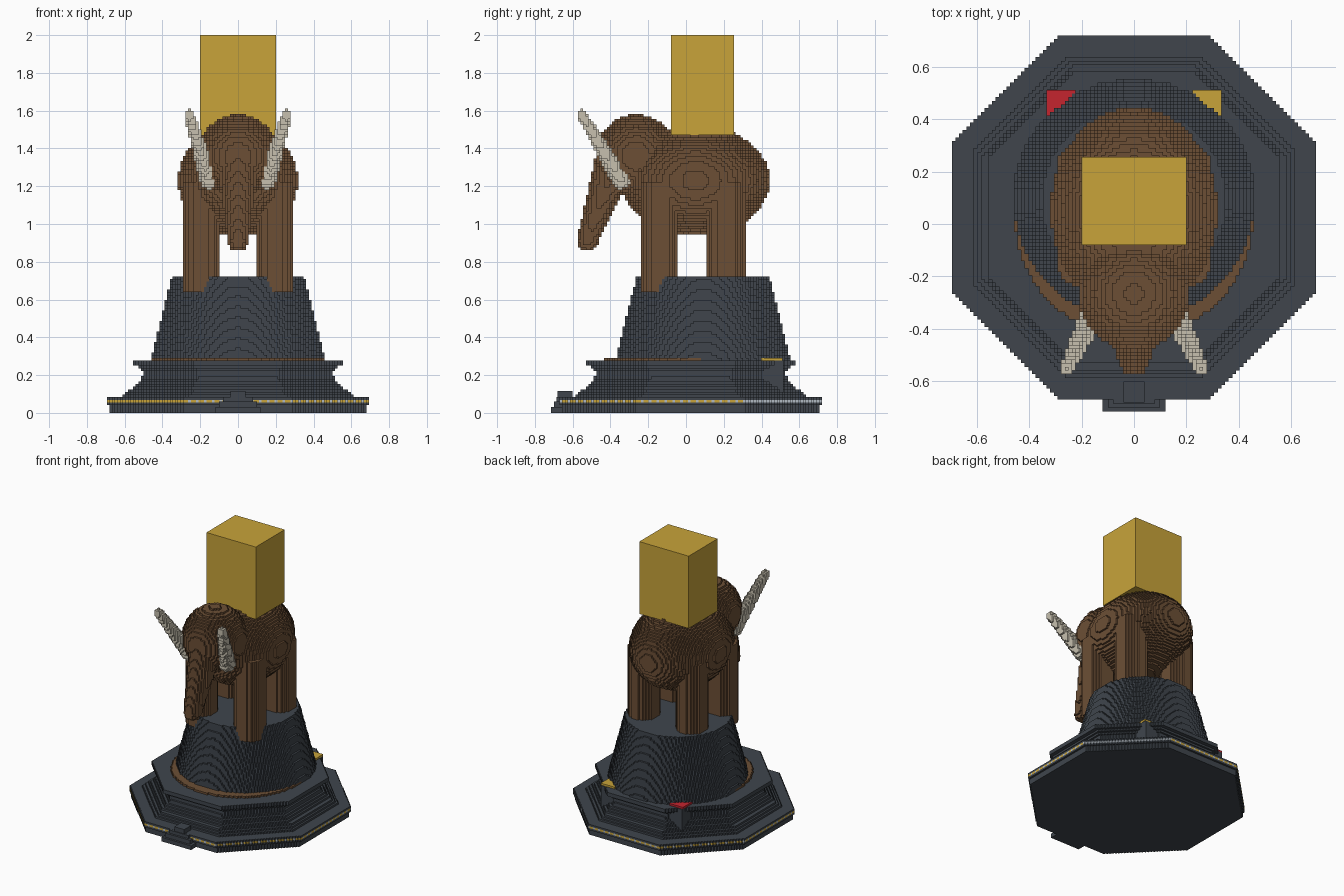
import bpy
import math
from mathutils import Vector

default = bpy.data.objects.get("Cube")
if default:
    bpy.data.objects.remove(default, do_unlink=True)

S = 1 / 72      # size of one building block
Y0 = 0.025      # middle of the base


def material(name, r, g, b):
    m = bpy.data.materials.new(name)
    m.use_nodes = True
    m.diffuse_color = (r, g, b, 1)
    m.node_tree.nodes["Principled BSDF"].inputs["Base Color"].default_value = (r, g, b, 1)
    return m


STONE = material("dark stone", 0.05, 0.06, 0.073)
HIDE = material("brown hide", 0.15, 0.078, 0.036)
GOLD = material("gold", 0.58, 0.37, 0.042)
IVORY = material("ivory", 0.57, 0.53, 0.43)
RED = material("red", 0.56, 0.018, 0.028)
SILVER = material("pale silver", 0.45, 0.5, 0.55)

# Each face direction with two in-plane axes
SIDES = []
for axis in range(3):
    for sign in (0, 1):
        SIDES.append((axis, sign, (axis + 1) % 3, (axis + 2) % 3))


def blocks(name, inside, low, high, mats, pick=None):
    """Fill the cells whose centre passes the test, keep the outer faces."""
    origin = (0, Y0, 0)
    spans = [range(math.floor((low[a] - origin[a]) / S),
                   math.ceil((high[a] - origin[a]) / S)) for a in range(3)]
    cells = {(i, j, k) for i in spans[0] for j in spans[1] for k in spans[2]
             if inside((i + .5) * S, Y0 + (j + .5) * S, (k + .5) * S)}
    index, verts, faces, slots = {}, [], [], []
    for cell in cells:
        for axis, sign, u, v in SIDES:
            near = list(cell)
            near[axis] += 1 if sign else -1
            if tuple(near) in cells:
                continue
            loop = []
            for du, dv in ((0, 0), (1, 0), (1, 1), (0, 1)):
                p = list(cell)
                p[axis] += sign
                p[u] += du
                p[v] += dv
                p = tuple(p)
                if p not in index:
                    index[p] = len(verts)
                    verts.append([origin[a] + p[a] * S for a in range(3)])
                loop.append(index[p])
            faces.append(loop if sign else loop[::-1])
            slots.append(pick(cell) if pick else 0)
    mesh = bpy.data.meshes.new(name)
    mesh.from_pydata(verts, [], faces)
    for m in mats:
        mesh.materials.append(m)
    mesh.polygons.foreach_set("material_index", slots)
    mesh.update()
    obj = bpy.data.objects.new(name, mesh)
    bpy.context.collection.objects.link(obj)
    return obj


def box(name, low, high, mat):
    low, high = Vector(low), Vector(high)
    bpy.ops.mesh.primitive_cube_add(size=1, location=(low + high) / 2)
    obj = bpy.context.object
    obj.name = name
    obj.scale = high - low
    obj.data.materials.append(mat)


def ellipsoid(name, c, r, mat):
    def test(*p):
        return sum(((p[a] - c[a]) / r[a]) ** 2 for a in range(3)) <= 1
    blocks(name, test, [c[a] - r[a] for a in range(3)], [c[a] + r[a] for a in range(3)], [mat])


def horn(name, a, ra, b, rb, mat):
    """Round-ended tapering rod from a to b."""
    a, b = Vector(a), Vector(b)
    d = b - a

    def test(*p):
        p = Vector(p)
        t = min(1, max(0, (p - a).dot(d) / d.length_squared))
        return (p - a - d * t).length <= ra + (rb - ra) * t
    r = max(ra, rb)
    blocks(name, test, [min(a[i], b[i]) - r for i in range(3)],
           [max(a[i], b[i]) + r for i in range(3)], [mat])


def column(name, x, y, z0, z1, r0, r1, mat):
    """Upright round column, optionally tapering."""
    def test(px, py, pz):
        t = (pz - z0) / (z1 - z0)
        return math.hypot(px - x, py - y) <= r0 + (r1 - r0) * t
    r = max(r0, r1)
    blocks(name, test, (x - r, y - r, z0), (x + r, y + r, z1), [mat])


# Octagonal base with a skirting, sloping waist and flared rim
PROFILE = [(0, .68), (.04, .68), (.042, .695), (.083, .695), (.084, .625), (.14, .55),
           (.19, .505), (.225, .505), (.255, .55), (.28, .55)]


def octagon(x, y):
    x, y = abs(x), abs(y - Y0)
    return max(x, y, (x + y) / math.sqrt(2))


def base_radius(z):
    for (z0, r0), (z1, r1) in zip(PROFILE, PROFILE[1:]):
        if z <= z1:
            return r0 + (r1 - r0) * (z - z0) / (z1 - z0)
    return 0


BAND = 4        # layer of blocks that carries the inlaid band


def base_colour(cell):
    i, j, k = cell
    if k != BAND or octagon((i + .5) * S, Y0 + (j + .5) * S) < .67:
        return 0
    return 2 if (i + j) % 3 == 0 else 1


blocks("octagonal_base", lambda x, y, z: octagon(x, y) <= base_radius(z),
       (-.7, -.68, 0), (.7, .73, 20 * S - .001), [STONE, GOLD, SILVER], base_colour)

# Front steps
for n, (w, y, z) in enumerate([(.12, -.715, .03), (.10, -.70, .06), (.08, -.685, .083), (.04, -.68, .115)]):
    box(f"front_step_{n + 1}", (-w, y, 0), (w, -.60, z), STONE)

# Rear corner posts with coloured caps
for side, word, mat in ((1, "left", GOLD), (-1, "right", RED)):
    xs = sorted((side * .2, side * .33))
    box(f"{word}_corner_post", (xs[0], .38, .1), (xs[1], .515, .277), STONE)
    blocks(f"{word}_corner_cap",
           lambda x, y, z: .33 - abs(x) + .515 - y < .12,
           (xs[0], .39, 20 * S + .001), (xs[1], .51, 21 * S - .001), [mat])

# Brown disc at the foot of the round pedestal
column("foot_disc", 0, Y0, .279, .29, .455, .455, HIDE)
column("pedestal", 0, .09, .27, .72, .465, .352, STONE)

# Animal
ellipsoid("body", (0, .05, 1.23), (.318, .393, .292), HIDE)
ellipsoid("head", (0, -.265, 1.36), (.215, .215, .22), HIDE)
horn("trunk", (0, -.38, 1.32), .105, (0, -.522, .91), .056, HIDE)
for side, word in ((1, "left"), (-1, "right")):
    horn(f"{word}_tusk", (side * .155, -.345, 1.235), .05, (side * .258, -.553, 1.58), .026, IVORY)
    column(f"{word}_front_leg", side * .195, -.14, .65, 1.22, .102, .102, HIDE)
    column(f"{word}_back_leg", side * .195, .21, .65, 1.22, .102, .102, HIDE)

# Tall block carried on the back
box("golden_block", (-.2, -.08, 1.47), (.2, .255, 2), GOLD)
